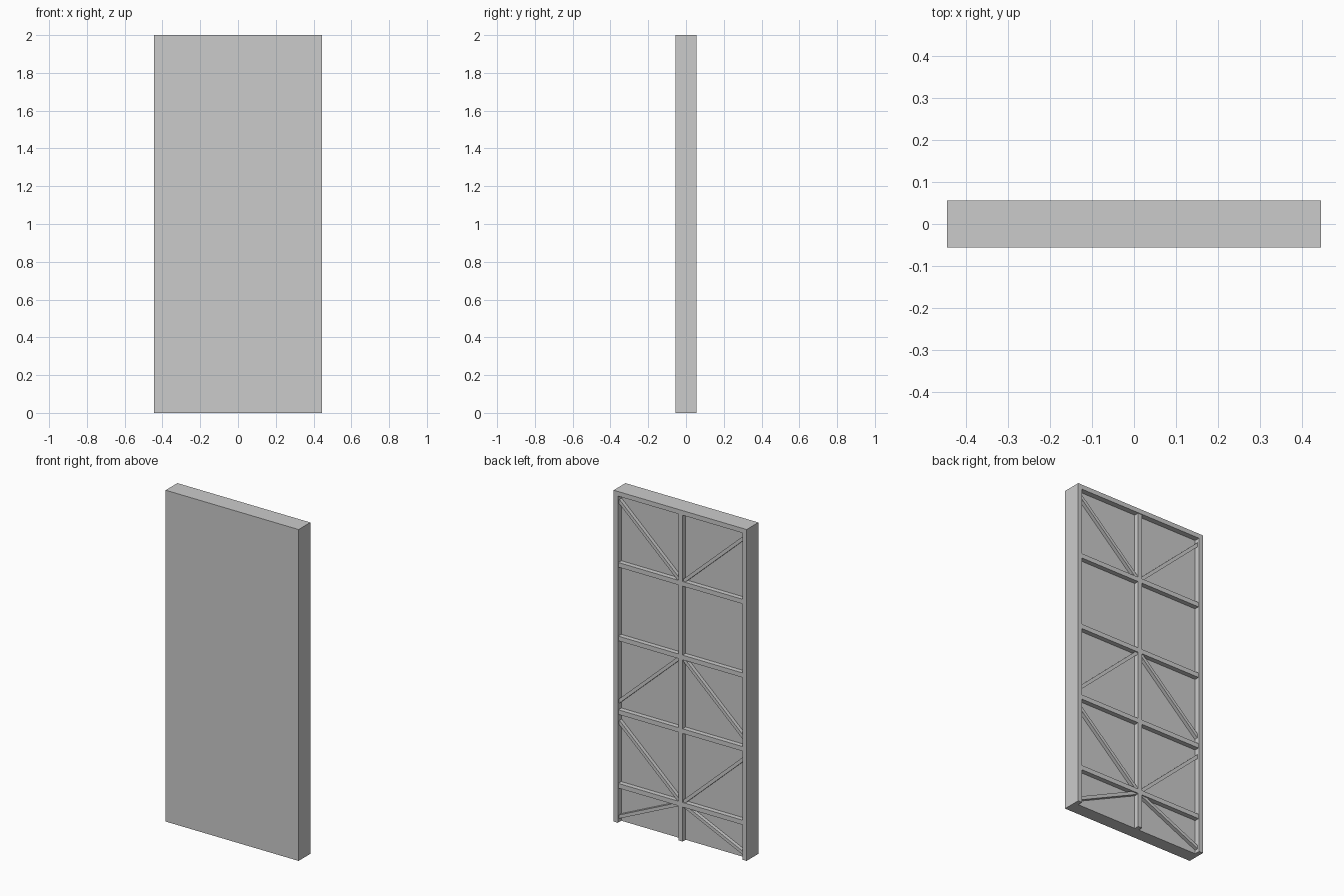
import bpy, math

if "Cube" in bpy.data.objects:
    bpy.data.objects.remove(bpy.data.objects["Cube"])

W, D, H = 0.888, 0.112, 2.0      # overall size
BACK = D / 2                     # rear plane of the frame
PLATE_BACK = BACK - 0.033        # rear plane of the solid panel
RIM = 0.028                      # frame width
CELL = H * 2 / 9                 # rib spacing


def box(name, x0, x1, y0, y1, z0, z1):
    bpy.ops.mesh.primitive_cube_add(
        size=1, location=((x0 + x1) / 2, (y0 + y1) / 2, (z0 + z1) / 2))
    ob = bpy.context.object
    ob.name = name
    ob.scale = (x1 - x0, y1 - y0, z1 - z0)
    bpy.ops.object.transform_apply(location=False, rotation=False, scale=True)
    return ob


def brace(name, a, b, width, depth):
    """Flat bar on the back of the panel between two (x, z) points."""
    dx, dz = b[0] - a[0], b[1] - a[1]
    half = math.hypot(dx, dz) / 2
    y0 = PLATE_BACK - 0.002
    ob = box(name, -half, half, y0, PLATE_BACK + depth, -width / 2, width / 2)
    ob.location.x = (a[0] + b[0]) / 2
    ob.location.z = (a[1] + b[1]) / 2
    ob.rotation_euler.y = -math.atan2(dz, dx)


# Solid front panel
box("panel", -W / 2, W / 2, -D / 2, PLATE_BACK, 0, H)

# Frame on the back: two sides and a top, open at the bottom
inner = W / 2 - RIM
box("frame_left", -W / 2, -inner, PLATE_BACK, BACK, 0, H)
box("frame_right", inner, W / 2, PLATE_BACK, BACK, 0, H)
box("frame_top", -inner, inner, PLATE_BACK, BACK, H - RIM, H)

# Centre rib and cross ribs
RIB = 0.028
rib_back = BACK - 0.004
box("centre_rib", -RIB / 2, RIB / 2, PLATE_BACK, rib_back, 0, H - RIM)
rib_z = [CELL * (i + 0.5) for i in range(4)]
for i, z in enumerate(rib_z):
    for s, side in ((-1, "left"), (1, "right")):
        xa, xb = sorted((s * RIB / 2, s * inner))
        box(f"cross_rib_{side}_{i}", xa, xb, PLATE_BACK, rib_back,
            z - RIB / 2, z + RIB / 2)

# Diagonal braces fanning out from the centre junctions
for i, (z, rise) in enumerate(((rib_z[3], 0.385), (rib_z[2], -0.385),
                               (rib_z[0], 0.385), (rib_z[0], -0.192))):
    for s, side in ((-1, "left"), (1, "right")):
        brace(f"diagonal_brace_{side}_{i}", (s * 0.012, z + rise * 0.03),
              (s * (inner + 0.004), z + rise), 0.02, 0.022)
